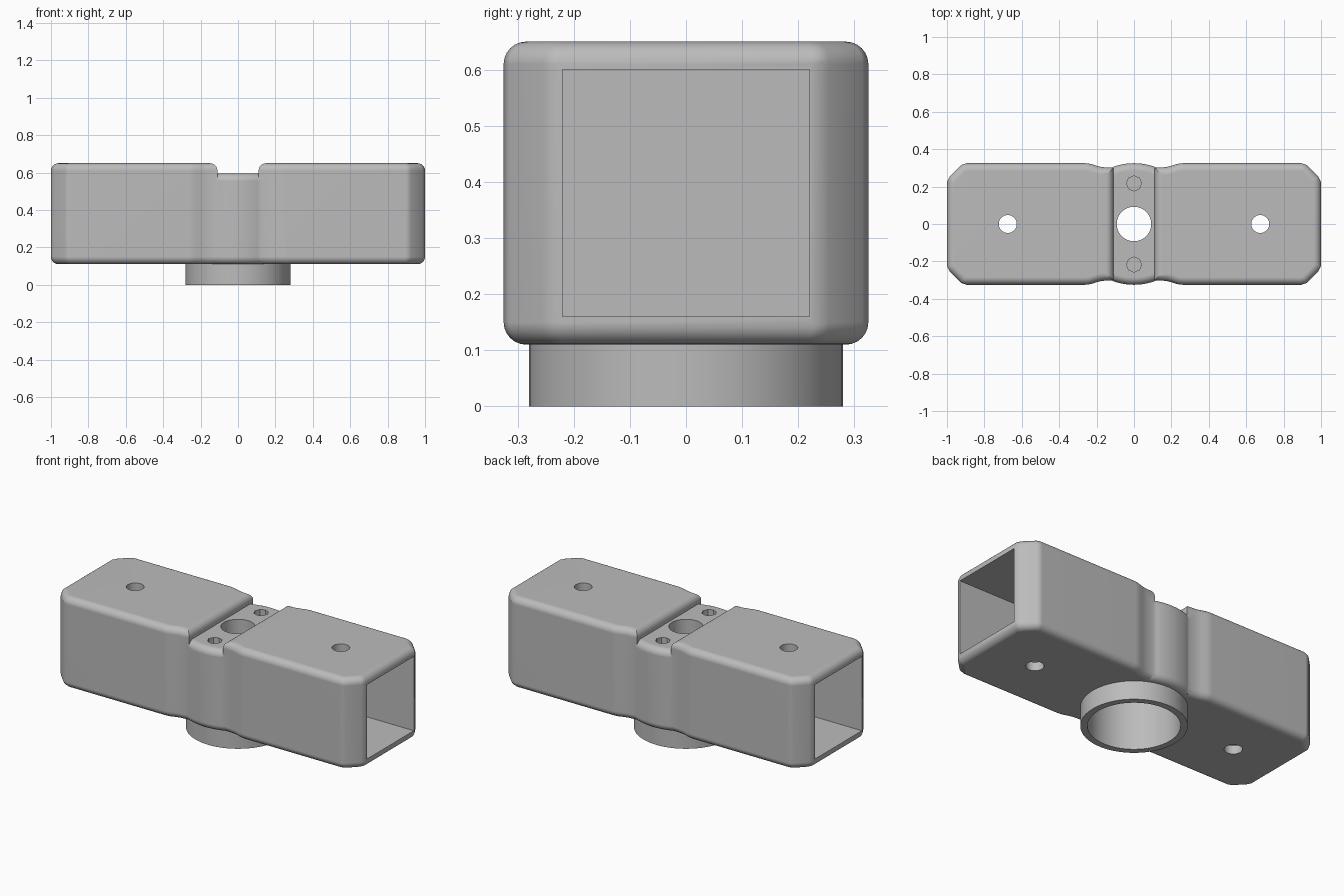
import bpy, bmesh, math

if "Cube" in bpy.data.objects:
    bpy.data.objects.remove(bpy.data.objects["Cube"])

grey = bpy.data.materials.new("plain grey")
grey.diffuse_color = (0.5, 0.5, 0.5, 1)
grey.use_nodes = True
grey.node_tree.nodes["Principled BSDF"].inputs["Base Color"].default_value = grey.diffuse_color


def add_mesh(name, bm):
    bmesh.ops.recalc_face_normals(bm, faces=bm.faces)
    me = bpy.data.meshes.new(name)
    bm.to_mesh(me)
    bm.free()
    me.materials.append(grey)
    ob = bpy.data.objects.new(name, me)
    bpy.context.collection.objects.link(ob)
    return ob


def inset(pts, d):
    """Mitred inward offset of a counter-clockwise outline."""
    out, n = [], len(pts)
    for i in range(n):
        (ax, ay), (bx, by), (cx, cy) = pts[i - 1], pts[i], pts[(i + 1) % n]
        l1, l2 = math.hypot(bx - ax, by - ay), math.hypot(cx - bx, cy - by)
        n1 = (-(by - ay) / l1, (bx - ax) / l1)
        n2 = (-(cy - by) / l2, (cx - bx) / l2)
        k = d / (1 + n1[0] * n2[0] + n1[1] * n2[1])
        out.append((bx + (n1[0] + n2[0]) * k, by + (n1[1] + n2[1]) * k))
    return out


def rounded_prism(name, pts, z0, z1, r, steps=6):
    """Extrude an outline with filleted top and bottom rims."""
    levels = []
    for i in range(steps + 1):
        a = math.pi / 2 * i / steps
        levels.append((r * (1 - math.sin(a)), z0 + r * (1 - math.cos(a))))
    levels += [(d, z1 - (z - z0)) for d, z in reversed(levels)]
    bm = bmesh.new()
    rings = [[bm.verts.new((x, y, z)) for x, y in inset(pts, d)] for d, z in levels]
    n = len(pts)
    for a, b in zip(rings, rings[1:]):
        for i in range(n):
            j = (i + 1) % n
            bm.faces.new((a[i], a[j], b[j], b[i]))
    bm.faces.new(rings[0][::-1])
    bm.faces.new(rings[-1])
    return add_mesh(name, bm)


def cylinder(name, x, y, r, z0, z1, sides=64):
    bm = bmesh.new()
    bmesh.ops.create_cone(bm, cap_ends=True, segments=sides, radius1=r, radius2=r, depth=z1 - z0)
    bmesh.ops.translate(bm, verts=bm.verts, vec=(x, y, (z0 + z1) / 2))
    return add_mesh(name, bm)


def box(name, x0, x1, y, z0, z1):
    bm = bmesh.new()
    bmesh.ops.create_cube(bm, size=1)
    bmesh.ops.scale(bm, verts=bm.verts, vec=(x1 - x0, 2 * y, z1 - z0))
    bmesh.ops.translate(bm, verts=bm.verts, vec=((x0 + x1) / 2, 0, (z0 + z1) / 2))
    return add_mesh(name, bm)


def combine(target, other, op):
    bpy.context.view_layer.objects.active = target
    m = target.modifiers.new(op, 'BOOLEAN')
    m.operation, m.solver, m.object = op, 'EXACT', other
    bpy.ops.object.modifier_apply(modifier=m.name)
    bpy.data.objects.remove(other)


# Round centre hub
circle = [(0.325 * math.cos(2 * math.pi * i / 96), 0.325 * math.sin(2 * math.pi * i / 96))
          for i in range(96)]
body = rounded_prism("tube_connector", circle, 0.11, 0.595, 0.04)

# Two chamfered arms, flaring out from the hub
half = [(1, 0.225), (0.985, 0.255), (0.925, 0.315), (0.895, 0.325), (0.26, 0.325),
        (0.23, 0.321), (0.20, 0.311), (0.17, 0.304), (0.11, 0.300)]
for s in (1, -1):
    pts = half + [(x, -y) for x, y in reversed(half)]
    pts = [(s * x, y) for x, y in pts][::s]
    combine(body, rounded_prism("arm", pts, 0.11, 0.65, 0.04), 'UNION')

# Collar under the hub
combine(body, cylinder("collar", 0, 0, 0.28, 0, 0.3, 96), 'UNION')

# Socket, centre hole and two blind screw holes
cutters = [cylinder("socket", 0, 0, 0.243, -0.1, 0.5, 96),
           cylinder("centre_hole", 0, 0, 0.092, 0.4, 0.8)]
for s in (1, -1):
    cutters.append(cylinder("screw_hole", 0, s * 0.217, 0.04, 0.52, 0.8, 8))
    # Square tube pocket and pin hole in each arm
    x0, x1 = sorted((s * 0.3, s * 1.2))
    cutters.append(box("pocket", x0, x1, 0.22, 0.16, 0.60))
    cutters.append(cylinder("pin_hole", s * 0.675, 0, 0.048, -0.1, 0.9, 32))
for c in cutters:
    combine(body, c, 'DIFFERENCE')

# Smooth fillets with flat panels kept flat
bpy.ops.object.select_all(action='DESELECT')
body.select_set(True)
bpy.context.view_layer.objects.active = body
bpy.ops.object.shade_smooth_by_angle(angle=math.radians(28))
wn = body.modifiers.new("weighted", 'WEIGHTED_NORMAL')
wn.keep_sharp = True
